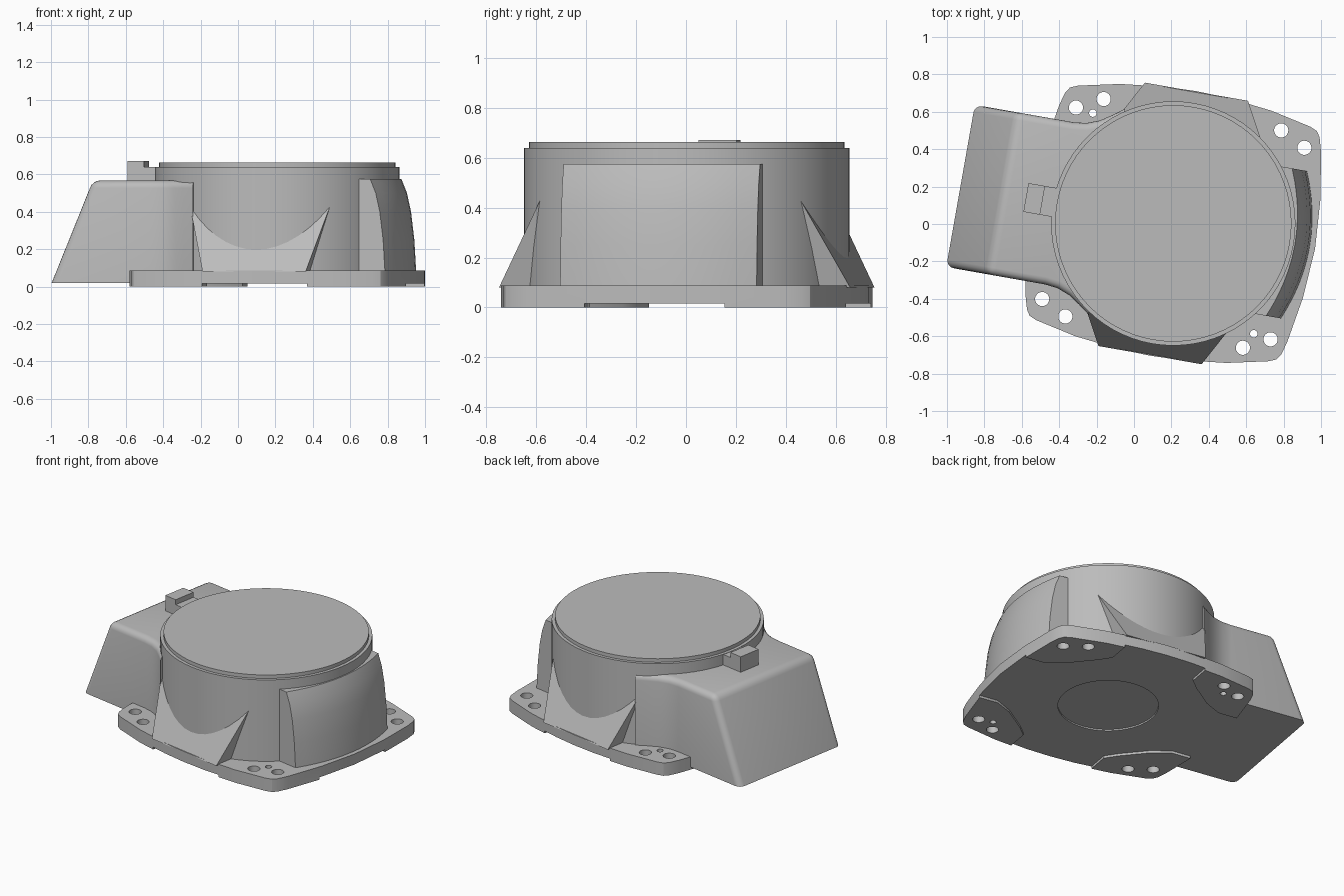
import bpy, bmesh, math
from mathutils import Matrix

cube = bpy.data.objects.get("Cube")
if cube:
    bpy.data.objects.remove(cube)

grey = bpy.data.materials.new("light_grey")
grey.use_nodes = True
tone = (0.5, 0.5, 0.5, 1)
grey.diffuse_color = tone
grey.node_tree.nodes["Principled BSDF"].inputs["Base Color"].default_value = tone

# Everything is laid out around the drum axis, then turned and moved into place
PLACE = Matrix.Translation((0.21, 0.003, 0)) @ Matrix.Rotation(math.radians(-10), 4, "Z")


def finish(name, bm, angle=30):
    bmesh.ops.recalc_face_normals(bm, faces=bm.faces)
    mesh = bpy.data.meshes.new(name)
    bm.to_mesh(mesh)
    bm.free()
    mesh.transform(PLACE)
    mesh.materials.append(grey)
    obj = bpy.data.objects.new(name, mesh)
    bpy.context.collection.objects.link(obj)
    smooth(obj, angle)
    return obj


def smooth(obj, angle=30):
    bpy.ops.object.select_all(action="DESELECT")
    obj.select_set(True)
    bpy.context.view_layer.objects.active = obj
    bpy.ops.object.shade_smooth_by_angle(angle=math.radians(angle))


def prism_mesh(points, low, high):
    bm = bmesh.new()
    face = bm.faces.new([bm.verts.new((x, y, low)) for x, y in points])
    made = bmesh.ops.extrude_face_region(bm, geom=[face])["geom"]
    for v in made:
        if isinstance(v, bmesh.types.BMVert):
            v.co.z = high
    return bm


def circle(x, y, r, n=24):
    return [(x + r * math.cos(math.tau * i / n), y + r * math.sin(math.tau * i / n))
            for i in range(n)]


def four_way(quarter):
    """Mirror a quarter outline, running from +x to +y, into a closed loop."""
    half = quarter + [(-x, y) for x, y in reversed(quarter)]
    loop = []
    for p in half + [(x, -y) for x, y in reversed(half)]:
        if p not in loop:
            loop.append(p)
    return loop


def hull(name, points, angle=30):
    bm = bmesh.new()
    for p in points:
        bm.verts.new(p)
    res = bmesh.ops.convex_hull(bm, input=bm.verts)
    loose = {v for v in res["geom_interior"] + res["geom_unused"]
             if isinstance(v, bmesh.types.BMVert)}
    bmesh.ops.delete(bm, geom=list(loose), context="VERTS")
    return finish(name, bm, angle)


def cut(target, bm):
    tool = finish("cutter", bm)
    tool.hide_render = True
    mod = target.modifiers.new("cut", "BOOLEAN")
    mod.operation, mod.solver, mod.object = "DIFFERENCE", "EXACT", tool
    bpy.context.view_layer.objects.active = target
    bpy.ops.object.modifier_apply(modifier=mod.name)
    bpy.data.objects.remove(tool)


# Mounting flange with curved edges and rounded corners
edge = [(0.77, 0), (0.752, 0.27), (0.71, 0.52), (0.69, 0.59), (0.67, 0.62),
        (0.63, 0.637), (0.41, 0.685), (0.17, 0.712), (0, 0.718)]
flange = finish("flange", prism_mesh(four_way(edge), 0, 0.087))

# Underside relief that leaves a pad at each corner, and a shallow round recess
relief = [(0.9, 0.285), (0.62, 0.285), (0.5, 0.35), (0.35, 0.48), (0.285, 0.55), (0.285, 0.9)]
cut(flange, prism_mesh(four_way(relief), -0.1, 0.016))
cut(flange, prism_mesh(circle(0, 0, 0.31, 48), -0.1, 0.026))

# Bolt holes at each corner, dowel holes at two opposite corners
for sx in (-1, 1):
    for sy in (-1, 1):
        holes = [(0.482, 0.59, 0.038), (0.62, 0.52, 0.038)]
        if sx != sy:
            holes.append((0.526, 0.506, 0.02))
        for x, y, r in holes:
            cut(flange, prism_mesh(circle(sx * x, sy * y, r), -0.1, 0.2))
smooth(flange)

# Drum with its raised lid
finish("drum", prism_mesh(circle(0, 0, 0.653, 72), 0.06, 0.64))
finish("lid", prism_mesh(circle(0, 0, 0.632, 72), 0.6, 0.664))

# Sloping buttresses on the front and back of the drum
for name, s in (("front_buttress", -1), ("back_buttress", 1)):
    hull(name, [(sx * w, s * y, z) for sx in (-1, 1)
                for w, y, z in ((0.28, 0.715, 0.08), (0.38, 0.53, 0.43),
                                (0.28, 0.3, 0.08), (0.38, 0.3, 0.43))])

# Bulged wall on the side away from the housing
bulge = []
for mid, z in ((0.74, 0.08), (0.73, 0.25), (0.712, 0.4), (0.69, 0.5), (0.66, 0.575)):
    for i in range(-6, 7):
        t = i / 6
        bulge.append((mid - 0.085 * t * t, 0.4 * t, z))
    bulge += [(0.3, -0.4, z), (0.3, 0.4, z)]
hull("bulged_wall", bulge, 35)

# Side housing with a slanted end, blended into the drum
TOP, END, WIDE = 0.567, -1.155, 0.44
side = [(END, WIDE), (-0.62, WIDE), (-0.55, 0.448), (-0.48, 0.475), (-0.42, 0.515), (-0.36, 0.56)]
bm = prism_mesh(side + [(x, -y) for x, y in reversed(side)], 0.018, TOP)
for v in bm.verts:
    if v.co.z > 0.5 and v.co.x < -1:
        v.co.x += 0.225
bm.normal_update()


def is_rounded(e):
    a, b = (v.co for v in e.verts)
    top = a.z > 0.5 and b.z > 0.5
    along_top = top and a.y * b.y > 0
    at_end = a.x < -0.9 and b.x < -0.9
    return along_top or (at_end and (top or abs(a.z - b.z) > 0.3))


bmesh.ops.bevel(bm, geom=[e for e in bm.edges if is_rounded(e)], offset=0.04,
                segments=4, profile=0.5, affect="EDGES", clamp_overlap=True)
finish("side_housing", bm, 35)

# Stepped latch between the housing and the lid
for name, x0, x1, z in (("latch_base", -0.8, -0.63, 0.638), ("latch_lip", -0.8, -0.71, 0.672)):
    finish(name, prism_mesh([(x0, -0.078), (x1, -0.078), (x1, 0.078), (x0, 0.078)], 0.55, z))
